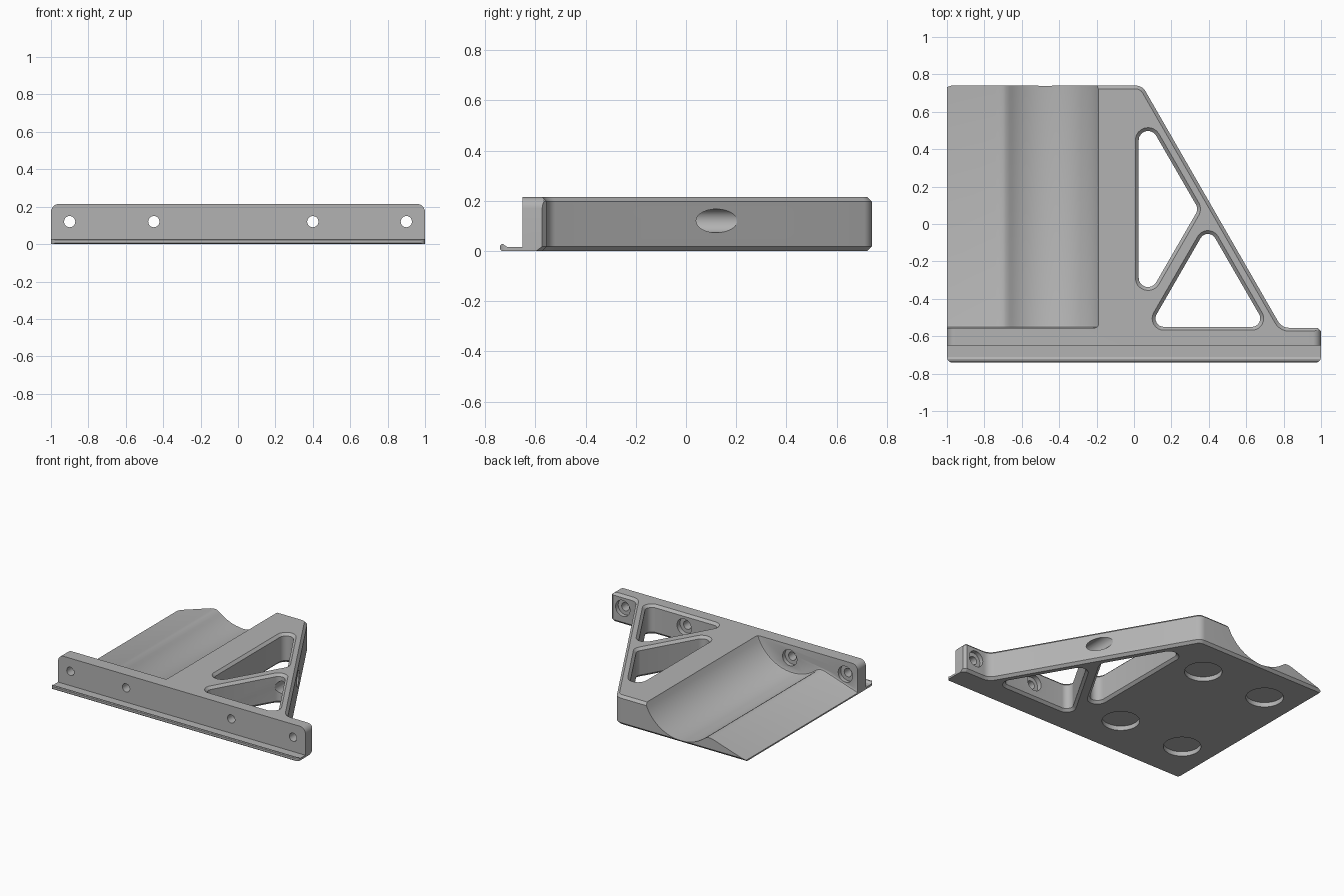
import bpy, bmesh, math
from mathutils import Vector

if "Cube" in bpy.data.objects:
    bpy.data.objects.remove(bpy.data.objects["Cube"])

H = 0.215        # bracket height
C = 0.018        # edge chamfer
PLATE_BACK = -0.555

grey = bpy.data.materials.new("mid grey")
grey.use_nodes = True
grey.diffuse_color = (0.45, 0.45, 0.45, 1)
grey.node_tree.nodes["Principled BSDF"].inputs["Base Color"].default_value = (0.45, 0.45, 0.45, 1)


def ccw(pts):
    area = sum(a[0] * b[1] - b[0] * a[1] for a, b in zip(pts, pts[1:] + pts[:1]))
    return pts if area > 0 else pts[::-1]


def rounded(corners, steps=8):
    """Polygon from (x, y, radius) corners."""
    out = []
    n = len(corners)
    for i, (x, y, r) in enumerate(corners):
        p = Vector((x, y))
        if r == 0:
            out.append(p)
            continue
        a = (Vector(corners[i - 1][:2]) - p).normalized()
        b = (Vector(corners[(i + 1) % n][:2]) - p).normalized()
        half = a.angle(b) / 2
        centre = p + (a + b).normalized() * (r / math.sin(half))
        start = p + a * (r / math.tan(half)) - centre
        end = p + b * (r / math.tan(half)) - centre
        turn = start.angle_signed(end)
        for k in range(steps + 1):
            t = -turn * k / steps
            c, s = math.cos(t), math.sin(t)
            out.append(centre + Vector((c * start.x - s * start.y, s * start.x + c * start.y)))
    return ccw(out)


def offset(pts, d):
    """Move every side of a counter-clockwise polygon outward by d."""
    out = []
    for i, p in enumerate(pts):
        e1 = (p - pts[i - 1]).normalized()
        e2 = (pts[(i + 1) % len(pts)] - p).normalized()
        n1, n2 = Vector((e1.y, -e1.x)), Vector((e2.y, -e2.x))
        out.append(p + (n1 + n2) * (d / (1 + n1.dot(n2))))
    return out


def loft(name, pts, levels, axis="z"):
    """Solid through offset copies of a polygon; levels are (position, offset)."""
    place = {"z": lambda u, v, w: (u, v, w),
             "y": lambda u, v, w: (u, w, v),
             "x": lambda u, v, w: (w, u, v)}[axis]
    pts = ccw([Vector(p) for p in pts])
    bm = bmesh.new()
    rings = [[bm.verts.new(place(p.x, p.y, w)) for p in offset(pts, d)] for w, d in levels]
    for r1, r2 in zip(rings, rings[1:]):
        for i in range(len(pts)):
            j = (i + 1) % len(pts)
            bm.faces.new((r1[i], r1[j], r2[j], r2[i]))
    bm.faces.new(rings[0][::-1])
    bm.faces.new(rings[-1])
    bmesh.ops.recalc_face_normals(bm, faces=bm.faces)
    mesh = bpy.data.meshes.new(name)
    bm.to_mesh(mesh)
    bm.free()
    ob = bpy.data.objects.new(name, mesh)
    bpy.context.collection.objects.link(ob)
    mesh.materials.append(grey)
    return ob


def disc(x, y, r, n=40):
    return [(x + r * math.cos(2 * math.pi * k / n), y + r * math.sin(2 * math.pi * k / n))
            for k in range(n)]


def combine(target, tool, operation="DIFFERENCE"):
    tool.hide_render = True
    mod = target.modifiers.new("cut", "BOOLEAN")
    mod.operation, mod.solver, mod.object = operation, "EXACT", tool
    bpy.context.view_layer.objects.active = target
    bpy.ops.object.modifier_apply(modifier=mod.name)
    bpy.data.objects.remove(tool)


def finish(ob):
    bpy.ops.object.select_all(action="DESELECT")
    ob.select_set(True)
    bpy.context.view_layer.objects.active = ob
    bpy.ops.object.shade_smooth_by_angle(angle=math.radians(25))


# Bracket body: chamfered plan outline, then trimmed to the mounting plate's ends
outline = rounded([(-1.1, -0.75, 0), (1.1, -0.75, 0), (1.1, -0.66, 0), (0.98, PLATE_BACK, 0),
                   (0.79, PLATE_BACK, 0.07), (0.044, 0.74, 0.06), (-1.1, 0.74, 0)])
body = loft("bracket_body", outline, [(0, -C), (C, 0), (H - C, 0), (H, -C)])
trim = rounded([(-1, -0.1, 0), (1, -0.1, 0), (1, H + 0.0002, 0.045), (-1, H + 0.0002, 0.045)])
combine(body, loft("trim", trim, [(-0.65, 0), (0.9, 0)], "y"), "INTERSECT")

# Sloped side and round trough, with a small fillet against the plate
R, CX, FLOOR = 0.303, -0.475, 0.015
arc = []
for k in range(33):
    x = -0.665 + k * (0.665 - 0.19) / 32
    arc.append((x, FLOOR + R - math.sqrt(R * R - (x - CX) ** 2)))
profile = [(-1.2, 0.5), (-1.2, -0.054), (-0.74, 0.093), (-0.72, 0.0975), (-0.7, 0.0985),
           (-0.685, 0.095)] + arc + [(-0.17, 0.24), (-0.17, 0.5)]
combine(body, loft("trough", profile, [(PLATE_BACK, -0.015), (-0.5506, -0.0044),
                                       (-0.54, 0), (0.9, 0)], "y"))

# Triangular windows with chamfered rims
flare = [(-0.01, C + 0.01), (C, 0), (H - C, 0), (H + 0.01, C + 0.01)]
for corners in ([(0.025, 0.634, 0.05), (0.025, -0.474, 0.05), (0.345, 0.08, 0.05)],
                [(0.082, -0.55, 0.045), (0.708, -0.55, 0.045), (0.395, -0.008, 0.045)]):
    combine(body, loft("window", rounded(corners), flare))

# Screw holes with counterbores, and the tool access hole in the diagonal strut
HOLE_Z = 0.12
for x in (-0.9, -0.45, 0.4, 0.9):
    combine(body, loft("screw_hole", disc(x, HOLE_Z, 0.03), [(-0.8, 0), (-0.5, 0)], "y"))
    combine(body, loft("counterbore", disc(x, HOLE_Z, 0.058), [(-0.585, 0), (-0.5, 0)], "y"))
combine(body, loft("access_hole", disc(0.4, HOLE_Z, 0.047), [(-0.15, 0), (0.4, 0)], "y"))

# Round pockets underneath
for x in (-0.76, -0.23):
    for y in (-0.41, 0.44):
        combine(body, loft("pocket", disc(x, y, 0.125, 56), [(-0.1, 0), (0.033, 0)]))
finish(body)

# Thin front lip with a raised bead
lip_profile = [(-0.649, 0), (-0.733, 0), (-0.74, 0.006), (-0.74, 0.022), (-0.735, 0.027),
               (-0.727, 0.027), (-0.718, 0.02), (-0.71, 0.015), (-0.649, 0.015)]
lip = loft("front_lip", lip_profile, [(-1, 0), (1, 0)], "x")
plan = rounded([(-1, -0.741, 0.03), (1, -0.741, 0.03), (1, -0.6, 0), (-1, -0.6, 0)])
combine(lip, loft("lip_plan", plan, [(-0.1, 0), (0.1, 0)]), "INTERSECT")
finish(lip)
